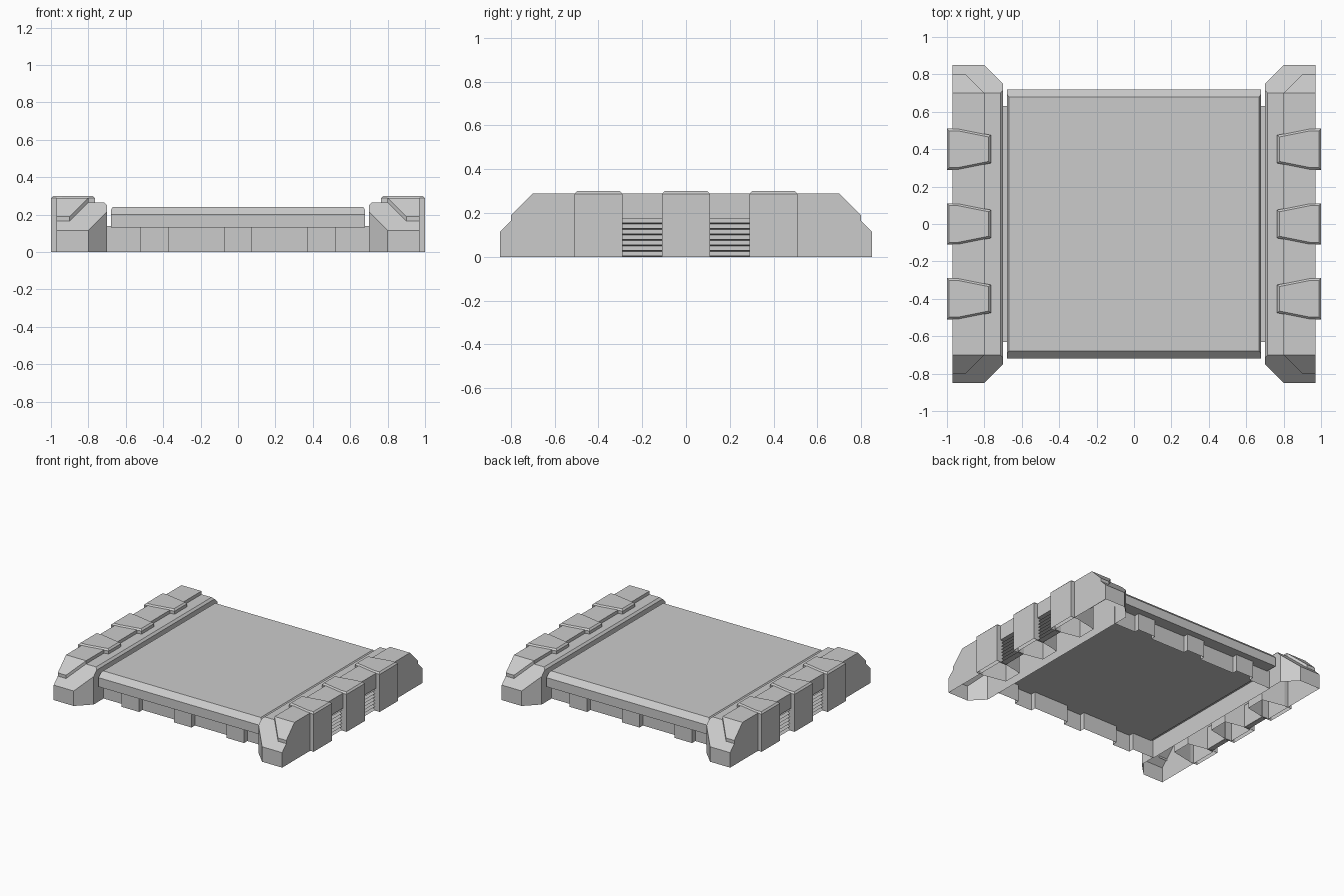
import bpy, bmesh
from mathutils import Vector

if "Cube" in bpy.data.objects:
    bpy.data.objects.remove(bpy.data.objects["Cube"])

grey = bpy.data.materials.new("plain grey")
grey.use_nodes = True
COLOUR = (0.6, 0.6, 0.6, 1)
grey.diffuse_color = COLOUR
grey.node_tree.nodes["Principled BSDF"].inputs["Base Color"].default_value = COLOUR


def prism(points, direction):
    """Closed solid made by sweeping a flat outline along a vector."""
    bm = bmesh.new()
    face = bm.faces.new([bm.verts.new(p) for p in points])
    swept = bmesh.ops.extrude_face_region(bm, geom=[face])["geom"]
    verts = [v for v in swept if isinstance(v, bmesh.types.BMVert)]
    bmesh.ops.translate(bm, verts=verts, vec=direction)
    bmesh.ops.recalc_face_normals(bm, faces=bm.faces[:])
    return bm


def upright(outline, low, high):
    return prism([(x, y, low) for x, y in outline], (0, 0, high - low))


def slice_off(bm, point, normal):
    """Cut away everything on the normal's side and cap the cut."""
    geom = bm.verts[:] + bm.edges[:] + bm.faces[:]
    bmesh.ops.bisect_plane(bm, geom=geom, plane_co=point, plane_no=normal, clear_outer=True)
    bmesh.ops.holes_fill(bm, edges=[e for e in bm.edges if e.is_boundary], sides=0)
    bmesh.ops.recalc_face_normals(bm, faces=bm.faces[:])


def make(name, bm, mirrored=False):
    mesh = bpy.data.meshes.new(name)
    bm.to_mesh(mesh)
    bm.free()
    mesh.materials.append(grey)
    obj = bpy.data.objects.new(name, mesh)
    bpy.context.collection.objects.link(obj)
    if mirrored:
        obj.modifiers.new("Mirror", "MIRROR")
    return obj


def open_bottom(obj):
    """Parts are hollow shells, open underneath."""
    bm = bmesh.new()
    bm.from_mesh(obj.data)
    low = min(v.co.z for v in bm.verts)
    floor = [f for f in bm.faces if all(v.co.z < low + 0.001 for v in f.verts)]
    bmesh.ops.delete(bm, geom=floor, context="FACES")
    bm.to_mesh(obj.data)
    bm.free()


def cut_boxes(obj, boxes):
    for outline, low, high in boxes:
        cutter = make("cutter", upright(outline, low, high))
        cutter.hide_render = True
        mod = obj.modifiers.new("Cut", "BOOLEAN")
        mod.operation, mod.solver, mod.object = "DIFFERENCE", "EXACT", cutter
        obj.modifiers.move(len(obj.modifiers) - 1, 0)
        bpy.context.view_layer.objects.active = obj
        bpy.ops.object.modifier_apply(modifier=mod.name)
        bpy.data.objects.remove(cutter)


def both_ends(half):
    """Complete an outline by reflecting it front to back."""
    return half + [(x, -y) for x, y in reversed(half)]


# Central slab with sloped front and back edges
slab = prism([(-0.68, y, z) for y, z in
              [(-0.72, 0.13), (-0.72, 0.2), (-0.68, 0.24), (0.68, 0.24), (0.72, 0.2), (0.72, 0.13)]],
             (1.36, 0, 0))
for side in (-1, 1):
    slice_off(slab, (side * 0.68, 0, 0.225), (side, 0, 0.7))
make("floor_slab", slab)

# Hollow skirt below the slab, with three pads at the front and back
edge = [(-0.705, -0.63)]
for x in (-0.445, 0, 0.445):
    edge += [(x - 0.075, -0.63), (x - 0.075, -0.67), (x + 0.075, -0.67), (x + 0.075, -0.63)]
edge.append((0.705, -0.63))
skirt = make("base_skirt", upright(both_ends(edge), 0, 0.138))
open_bottom(skirt)

# Side rails: a sloped body and a raised outer plate
BAYS = (-0.2, 0.2)
bay_boxes = [([(0.92, y - 0.1), (1.1, y - 0.1), (1.1, y + 0.1), (0.92, y + 0.1)], -0.1, 0.175)
             for y in BAYS]
rails = {
    "side_rail": ([(0.97, -0.85), (0.8, -0.85), (0.7, -0.75)], 0, 0.265),
    "rail_top_plate": ([(0.97, -0.8), (0.9, -0.8), (0.8, -0.7)], 0.15, 0.29),
}
for name, (half, low, high) in rails.items():
    bm = upright(both_ends(half), low, high)
    for end in (-1, 1):
        slice_off(bm, (0, end * 0.7, high), (0, end, 1))
    if name == "side_rail":
        slice_off(bm, (0.7, 0, 0.25), (-1, 0, 1))
    rail = make(name, bm, mirrored=True)
    cut_boxes(rail, bay_boxes)
    open_bottom(rail)

# Tapered braces clasping each rail
for label, y in (("front", -0.4), ("middle", 0), ("back", 0.4)):
    outline = both_ends([(0.765, -0.075), (0.94, -0.11), (1.0, -0.11)])
    bm = upright([(px, py + y) for px, py in outline], 0, 0.3)
    rim = [e for e in bm.edges if all(v.co.z > 0.29 for v in e.verts)]
    bmesh.ops.bevel(bm, geom=rim, offset=0.012, segments=1, affect="EDGES")
    open_bottom(make(label + "_brace", bm, mirrored=True))

# Louvred vents between the braces
SLATS = 7
pitch = 0.175 / SLATS
for label, y in zip(("front", "back"), BAYS):
    teeth = [(0.915, 0)]
    for i in range(SLATS):
        teeth += [(0.96, i * pitch + 0.005), (0.93, (i + 1) * pitch)]
    teeth.append((0.915, 0.175))
    make(label + "_vent", prism([(x, y - 0.1, z) for x, z in teeth], (0, 0.2, 0)), mirrored=True)
